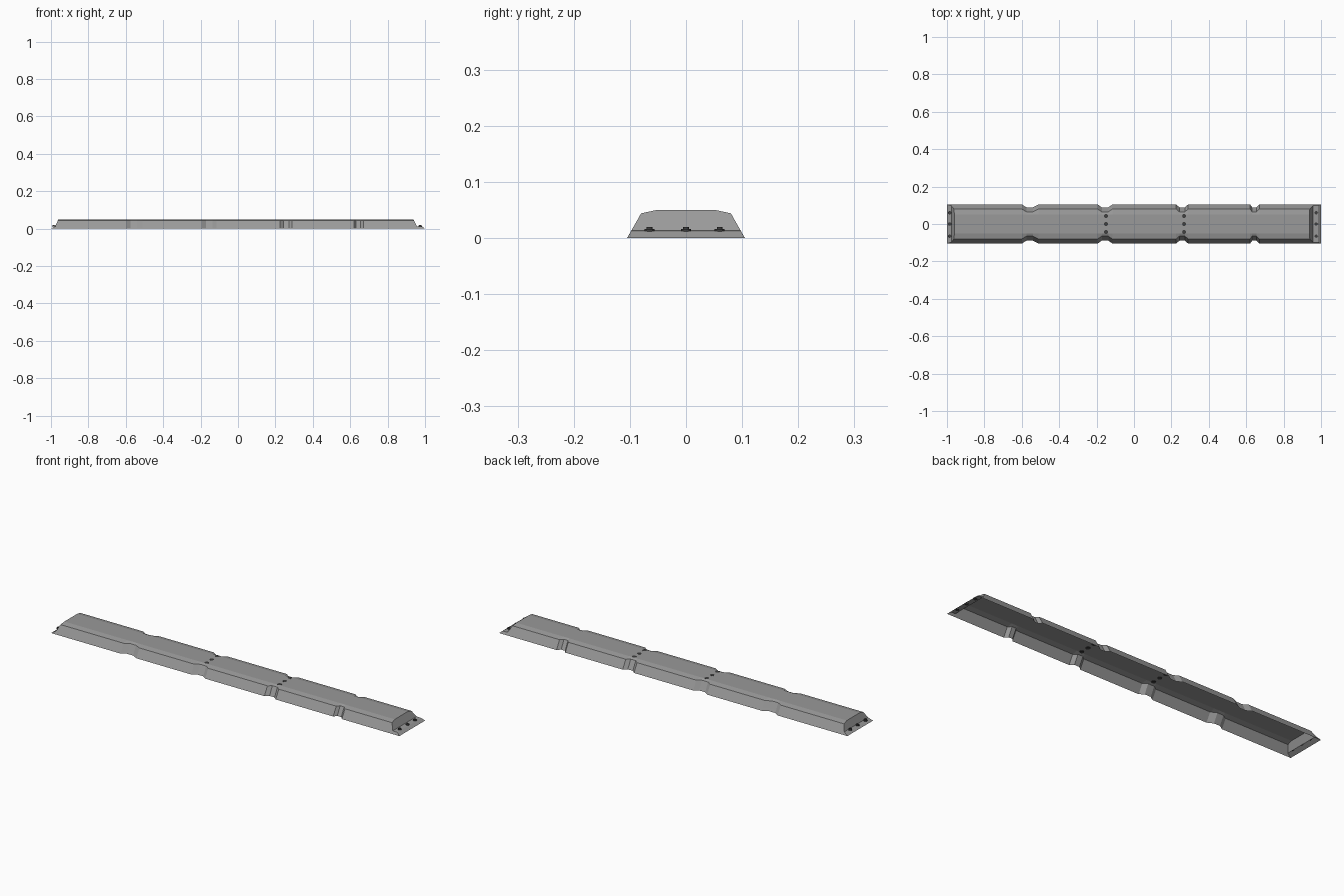
import bpy, bmesh
from mathutils import Matrix

if "Cube" in bpy.data.objects:
    bpy.data.objects.remove(bpy.data.objects["Cube"])

# Half cross-section: (y, z) from ground up to crown
PROFILE = [(0.105, 0.0), (0.0976, 0.013), (0.08, 0.044), (0.052, 0.05)]
SHIFT = [0.016, 0.016, 0.015, 0.0]          # inward move inside a notch
LEFT_END = [-1.0, -0.977, -0.963, -0.96]    # x of each profile row at the ends
RIGHT_END = [1.0, 0.957, 0.94, 0.937]
# Side notches: outer start, inner start, inner end, outer end
NOTCHES = [(-0.60, -0.575, -0.54, -0.51), (-0.195, -0.172, -0.137, -0.115),
           (0.225, 0.243, 0.272, 0.29), (0.62, 0.632, 0.655, 0.67)]


def material(name, value):
    mat = bpy.data.materials.new(name)
    mat.diffuse_color = (value, value, value, 1)
    mat.use_nodes = True
    mat.node_tree.nodes["Principled BSDF"].inputs["Base Color"].default_value = mat.diffuse_color
    return mat


RUBBER = material("dark_grey", 0.32)
STEEL = material("near_black", 0.05)


def make_object(name, bm, mat):
    bmesh.ops.recalc_face_normals(bm, faces=bm.faces)
    mesh = bpy.data.meshes.new(name)
    bm.to_mesh(mesh)
    bm.free()
    mesh.materials.append(mat)
    obj = bpy.data.objects.new(name, mesh)
    bpy.context.collection.objects.link(obj)
    return obj


def section(bm, xs, depth):
    """One open ring of vertices, running from the -y foot to the +y foot."""
    half = [(x, y - s * depth, z) for x, (y, z), s in zip(xs, PROFILE, SHIFT)]
    pts = [(x, -y, z) for x, y, z in half] + half[::-1]
    return [bm.verts.new(p) for p in pts]


# Open-bottomed shell with notched sides
bm = bmesh.new()
rings = [section(bm, LEFT_END, 0)]
for notch in NOTCHES:
    for x, depth in zip(notch, (0, 1, 1, 0)):
        rings.append(section(bm, [x] * 4, depth))
rings.append(section(bm, RIGHT_END, 0))
for a, b in zip(rings, rings[1:]):
    for i in range(7):
        bm.faces.new((a[i], a[i + 1], b[i + 1], b[i]))
# Steep end faces
left, right = rings[0], rings[-1]
for r in (left, right):
    bm.faces.new(r[1:7])
# Short sloping lip on the left
bm.faces.new((left[0], left[1], left[6], left[7]))
# Longer, nearly flat lip with a bevelled nose on the right
p, q = [bm.verts.new((0.984, y, 0.012)) for y in (-0.098, 0.098)]
bm.faces.new((right[1], p, q, right[6]))
bm.faces.new((p, right[0], right[7], q))
bm.faces.new((right[1], right[0], p))
bm.faces.new((right[6], q, right[7]))
make_object("curb_shell", bm, RUBBER)


def bolt(name, x, y, layers):
    """Stack of (radius, bottom, top) discs."""
    bm = bmesh.new()
    for radius, z0, z1 in layers:
        bmesh.ops.create_cone(bm, cap_ends=True, segments=12, radius1=radius,
                              radius2=radius, depth=z1 - z0,
                              matrix=Matrix.Translation((x, y, (z0 + z1) / 2)))
    make_object(name, bm, STEEL)


# Bolts on the end lips: washer and head
for x in (-0.985, 0.974):
    for y in (-0.065, 0.0, 0.06):
        bolt("end_bolt", x, y, [(0.009, 0.011, 0.016), (0.005, 0.016, 0.02)])

# Flush bolts across the crown
for x in (-0.15, 0.268):
    for y in (-0.043, 0.0, 0.043):
        bolt("top_bolt", x, y, [(0.011, 0.047, 0.0503)])
